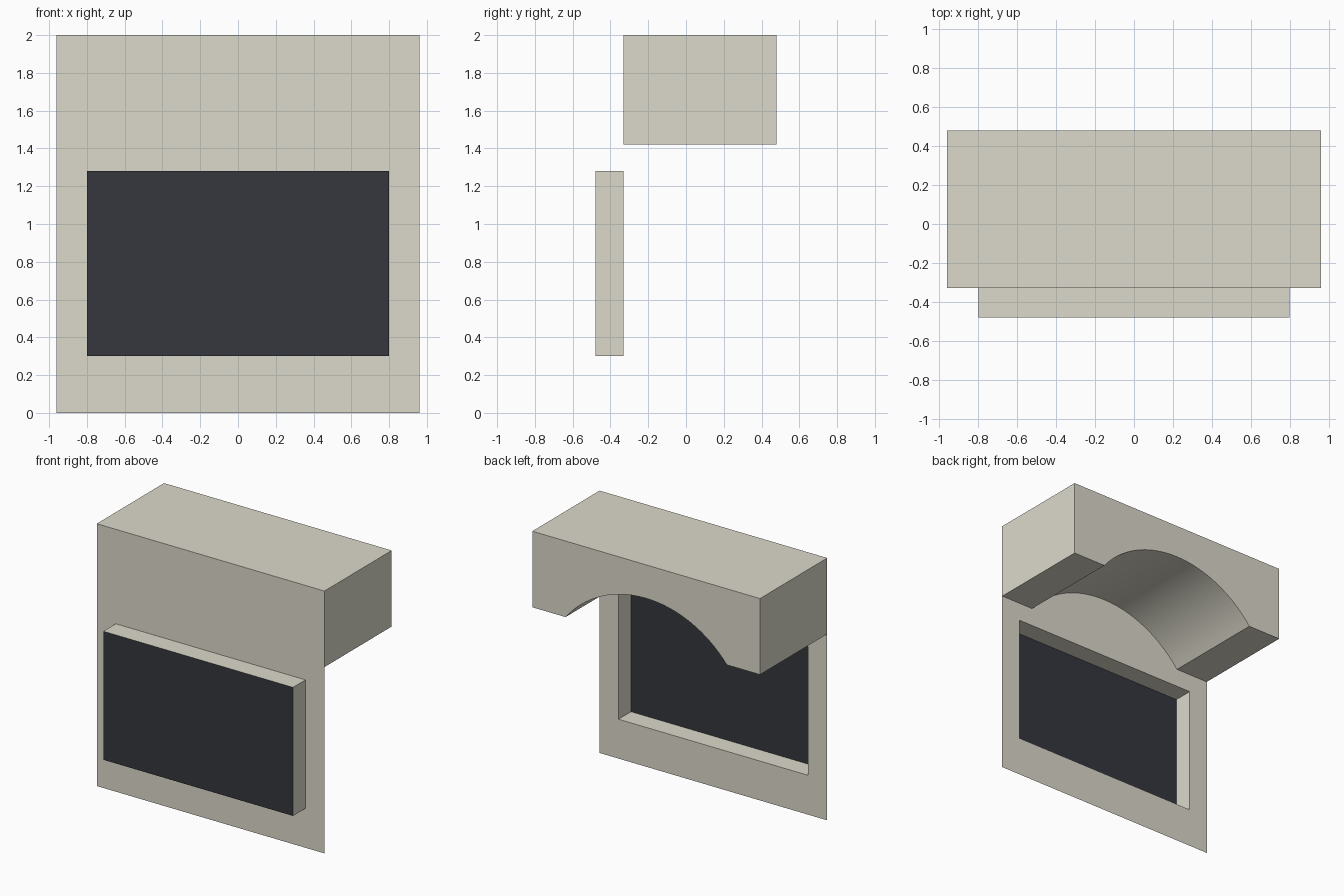
import bpy, math

if "Cube" in bpy.data.objects:
    bpy.data.objects.remove(bpy.data.objects["Cube"])

W, TOP = 0.96, 2.0                      # half width, height
Y_SCREEN, Y_PANEL, Y_BACK = -0.48, -0.33, 0.48
HOOD_Z = 1.42                           # underside of the hood
ARCH_W, ARCH_H, ARCH_SEG = 0.68, 0.325, 32


def material(name, rgb):
    m = bpy.data.materials.new(name)
    m.diffuse_color = (*rgb, 1)
    m.use_nodes = True
    m.node_tree.nodes["Principled BSDF"].inputs["Base Color"].default_value = m.diffuse_color
    return m


CREAM = material("cream", (0.72, 0.70, 0.60))
DARK = material("dark_glass", (0.035, 0.038, 0.047))


def rect(hw, z0, z1):
    return [(-hw, z0), (hw, z0), (hw, z1), (-hw, z1)]


def at(loop, y):
    return [(x, y, z) for x, z in loop]


def build(name, loops, mat, strip=True, cap=None):
    """Join two loops with a band of quads and optionally cap the first one."""
    n = len(loops[0])
    verts = [v for loop in loops for v in loop]
    faces = []
    if strip:
        faces = [(i, (i + 1) % n, n + (i + 1) % n, n + i) for i in range(n)]
    if cap == "front":
        faces.append(tuple(range(n)))
    elif cap == "back":
        faces.append(tuple(reversed(range(n))))
    me = bpy.data.meshes.new(name)
    me.from_pydata(verts, [], faces)
    me.materials.append(mat)
    ob = bpy.data.objects.new(name, me)
    bpy.context.collection.objects.link(ob)
    return ob


window = rect(0.80, 0.30, 1.28)

# Thin front sheet with a window opening
build("front_panel", [at(rect(W, 0, TOP), Y_PANEL), at(window, Y_PANEL)], CREAM)

# Raised surround, open at the back, closed by the dark screen
build("screen_surround", [at(window, Y_PANEL), at(window, Y_SCREEN)], CREAM)
build("screen", [at(window, Y_SCREEN)], DARK, strip=False, cap="front")

# Rear hood with an arched tunnel underneath; the front sheet closes it
radius = (ARCH_W ** 2 + ARCH_H ** 2) / (2 * ARCH_H)
half = math.asin(ARCH_W / radius)
arch = []
for i in range(ARCH_SEG + 1):
    a = half * (2 * i / ARCH_SEG - 1)
    arch.append((radius * math.sin(a),
                 HOOD_Z + ARCH_H - radius + radius * math.cos(a)))
profile = [(-W, HOOD_Z)] + arch + [(W, HOOD_Z), (W, TOP), (-W, TOP)]
hood = build("rear_hood", [at(profile, Y_BACK), at(profile, Y_PANEL)], CREAM, cap="back")

bpy.context.view_layer.objects.active = hood
hood.select_set(True)
bpy.ops.object.shade_smooth_by_angle(angle=math.radians(30))
